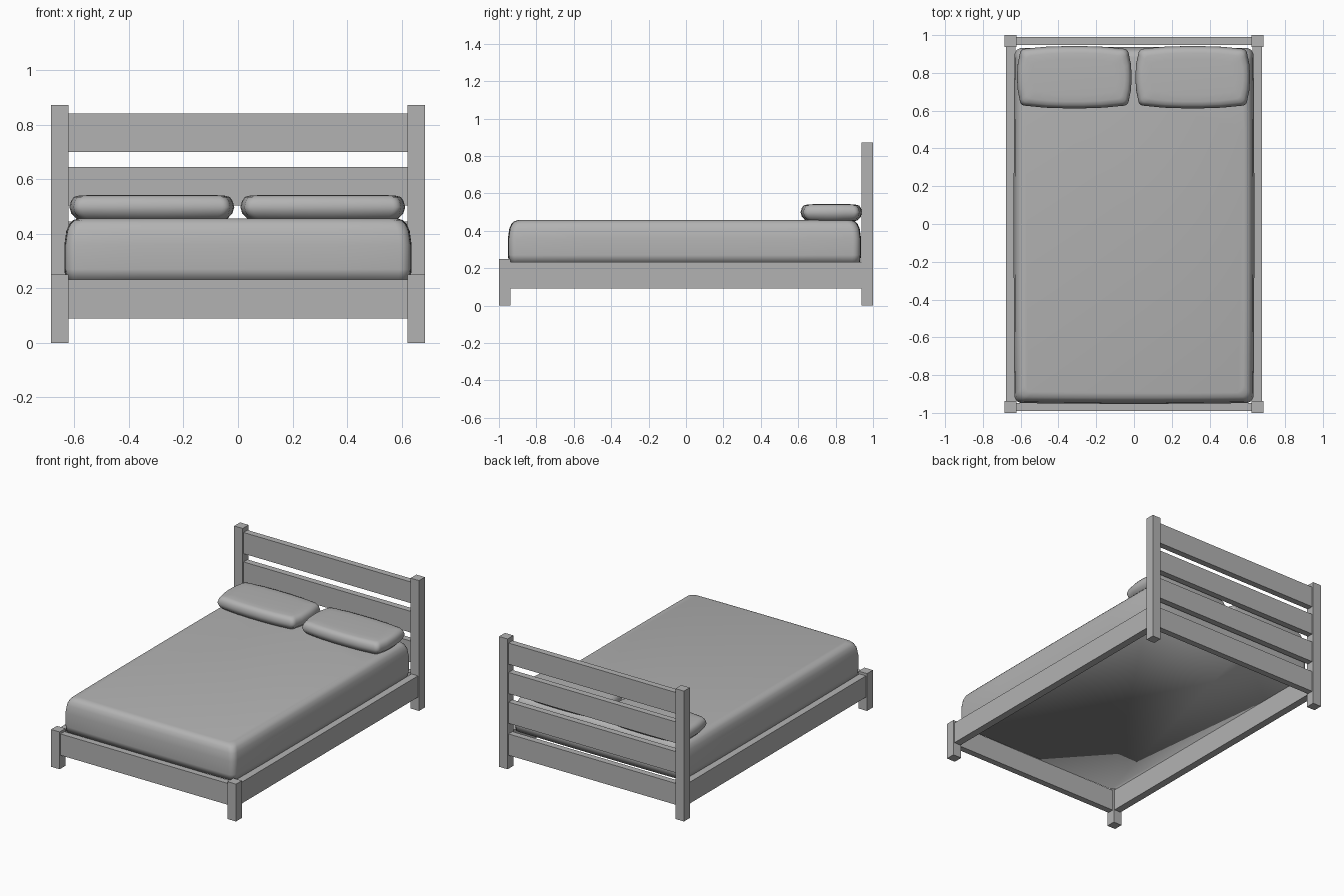
import bpy, bmesh, math

if "Cube" in bpy.data.objects:
    bpy.data.objects.remove(bpy.data.objects["Cube"])

grey = bpy.data.materials.new("dark_grey")
grey.diffuse_color = (0.45, 0.45, 0.45, 1)
grey.use_nodes = True
grey.node_tree.nodes["Principled BSDF"].inputs["Base Color"].default_value = grey.diffuse_color


def box(name, x0, x1, y0, y1, z0, z1):
    bpy.ops.mesh.primitive_cube_add(size=1, location=((x0 + x1) / 2, (y0 + y1) / 2, (z0 + z1) / 2))
    ob = bpy.context.object
    ob.name = name
    ob.scale = (x1 - x0, y1 - y0, z1 - z0)
    bpy.ops.object.transform_apply(location=False, rotation=False, scale=True)
    ob.data.materials.append(grey)
    return ob


def rounded_outline(hx, hy, r, bulge, seg=5):
    """Rounded rectangle whose sides bow outwards by bulge."""
    corners = []
    for k, (sx, sy) in enumerate([(1, 1), (-1, 1), (-1, -1), (1, -1)]):
        arc = []
        for i in range(seg + 1):
            a = math.pi / 2 * (k + i / seg)
            arc.append((sx * (hx - bulge - r) + r * math.cos(a), sy * (hy - bulge - r) + r * math.sin(a)))
        corners.append(arc)
    pts = []
    for k in range(4):
        pts += corners[k]
        (ax, ay), (bx, by) = corners[k][-1], corners[(k + 1) % 4][0]
        for t in (0.2, 0.4, 0.6, 0.8):
            b = bulge * math.sin(math.pi * t) ** 0.6
            nx, ny = [(0, 1), (-1, 0), (0, -1), (1, 0)][k]
            pts.append((ax + (bx - ax) * t + nx * b, ay + (by - ay) * t + ny * b))
    return pts


def cushion(name, cx, cy, hx, hy, r, bulge, rings):
    """Soft, fully smooth block lofted through (z, inset) rings."""
    bm = bmesh.new()
    loops = []
    for z, inset in rings:
        outline = rounded_outline(hx - inset, hy - inset, r, bulge)
        loops.append([bm.verts.new((x, y, z)) for x, y in outline])
    n = len(loops[0])
    for lo, hi in zip(loops, loops[1:]):
        for i in range(n):
            j = (i + 1) % n
            bm.faces.new((lo[i], lo[j], hi[j], hi[i]))
    bm.faces.new(loops[0][::-1])
    bm.faces.new(loops[-1])
    for f in bm.faces:
        f.smooth = True
    mesh = bpy.data.meshes.new(name)
    bm.to_mesh(mesh)
    bm.free()
    mesh.materials.append(grey)
    ob = bpy.data.objects.new(name, mesh)
    ob.location = (cx, cy, 0)
    bpy.context.collection.objects.link(ob)
    return ob


# Posts and side rails, both sides
for side, s in (("left", -1), ("right", 1)):
    xa, xb = sorted((s * 0.622, s * 0.685))
    box(side + "_head_post", xa, xb, 0.938, 1.0, 0, 0.873)
    box(side + "_foot_post", xa, xb, -1.0, -0.938, 0, 0.25)
    xa, xb = sorted((s * 0.628, s * 0.677))
    box(side + "_side_rail", xa, xb, -0.94, 0.94, 0.09, 0.233)

# Foot rail and headboard slats
box("foot_rail", -0.625, 0.625, -0.99, -0.948, 0.09, 0.233)
for i, (z0, z1) in enumerate([(0.09, 0.233), (0.304, 0.446), (0.503, 0.645), (0.7, 0.842)]):
    box("head_slat_%d" % (i + 1), -0.625, 0.625, 0.948, 0.99, z0, z1)

# Mattress
cushion("mattress", 0, -0.008, 0.637, 0.944, 0.04, 0.004,
        [(0.232, 0.004), (0.27, 0.0), (0.36, 0.0), (0.41, 0.007),
         (0.436, 0.018), (0.45, 0.032), (0.457, 0.055)])

# Pillows
for side, cx in (("left", -0.316), ("right", 0.311)):
    cushion(side + "_pillow", cx, 0.777, 0.303, 0.165, 0.03, 0.014,
            [(0.446, 0.05), (0.456, 0.025), (0.475, 0.007), (0.498, 0.0),
             (0.52, 0.006), (0.535, 0.016), (0.54, 0.036), (0.542, 0.07)])
